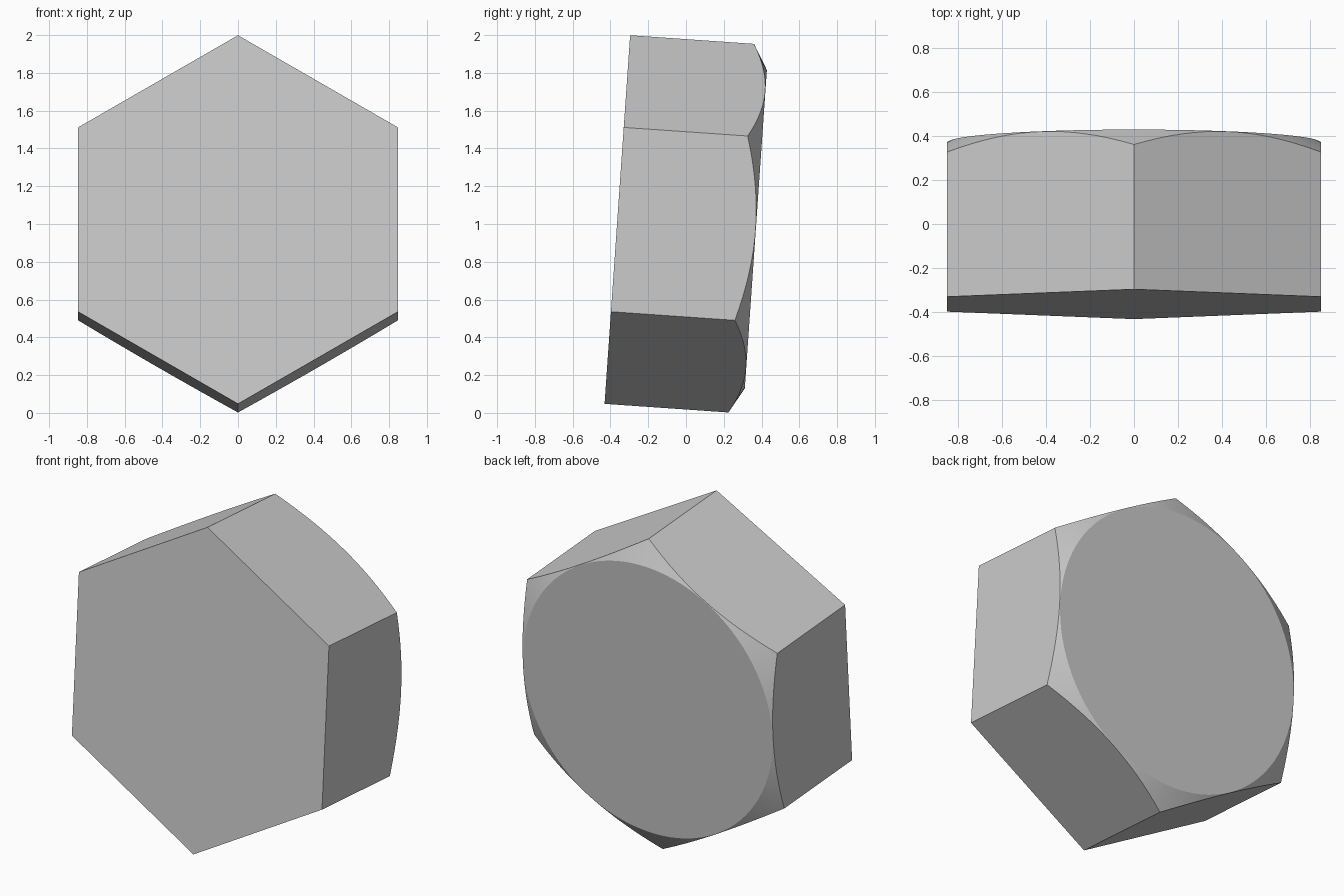
import bpy, bmesh, math
from mathutils import Matrix

if "Cube" in bpy.data.objects:
    bpy.data.objects.remove(bpy.data.objects["Cube"])

R = 0.978                              # hexagon corner radius
APOTHEM = R * math.cos(math.pi / 6)
RC = APOTHEM * 0.997                   # flat round face radius
H = 0.735                              # thickness along the axis
SEG = 16                               # samples per hexagon side
TILT = math.radians(3.97)

bm = bmesh.new()
base, rim, circle = [], [], []
for side in range(6):
    start = math.radians(30 + 60 * side)
    for i in range(SEG):
        off = math.radians(60) * i / SEG
        a = start + off
        r = APOTHEM / math.cos(off - math.pi / 6)
        c, s = math.cos(a), math.sin(a)
        if i == 0:
            base.append(bm.verts.new((r * c, r * s, 0)))
        # conical chamfer cuts the flats in curved arcs
        rim.append(bm.verts.new((r * c, r * s, H - (r - RC) * math.tan(math.pi / 6))))
        circle.append(bm.verts.new((RC * c, RC * s, H)))

n = len(rim)
# flat hexagon face and round face
bm.faces.new(base[::-1])
bm.faces.new(circle)
# six side flats
for k in range(6):
    arc = [rim[(k * SEG + i) % n] for i in range(SEG + 1)]
    bm.faces.new([base[k], base[(k + 1) % 6]] + arc[::-1])
# chamfer ring
for i in range(n):
    j = (i + 1) % n
    f = bm.faces.new((rim[i], rim[j], circle[j], circle[i]))
    f.smooth = True
# keep borders between flat faces and chamfer crisp
for e in bm.edges:
    e.smooth = all(f.smooth for f in e.link_faces)

# tip the axis to point backward, leaning slightly down
bm.transform(Matrix.Translation((0, -0.3635, 1.0235))
             @ Matrix.Rotation(-math.pi / 2 - TILT, 4, 'X'))
mesh = bpy.data.meshes.new("hex_bolt_head")
bm.to_mesh(mesh)
bm.free()
bpy.context.collection.objects.link(bpy.data.objects.new("hex_bolt_head", mesh))
